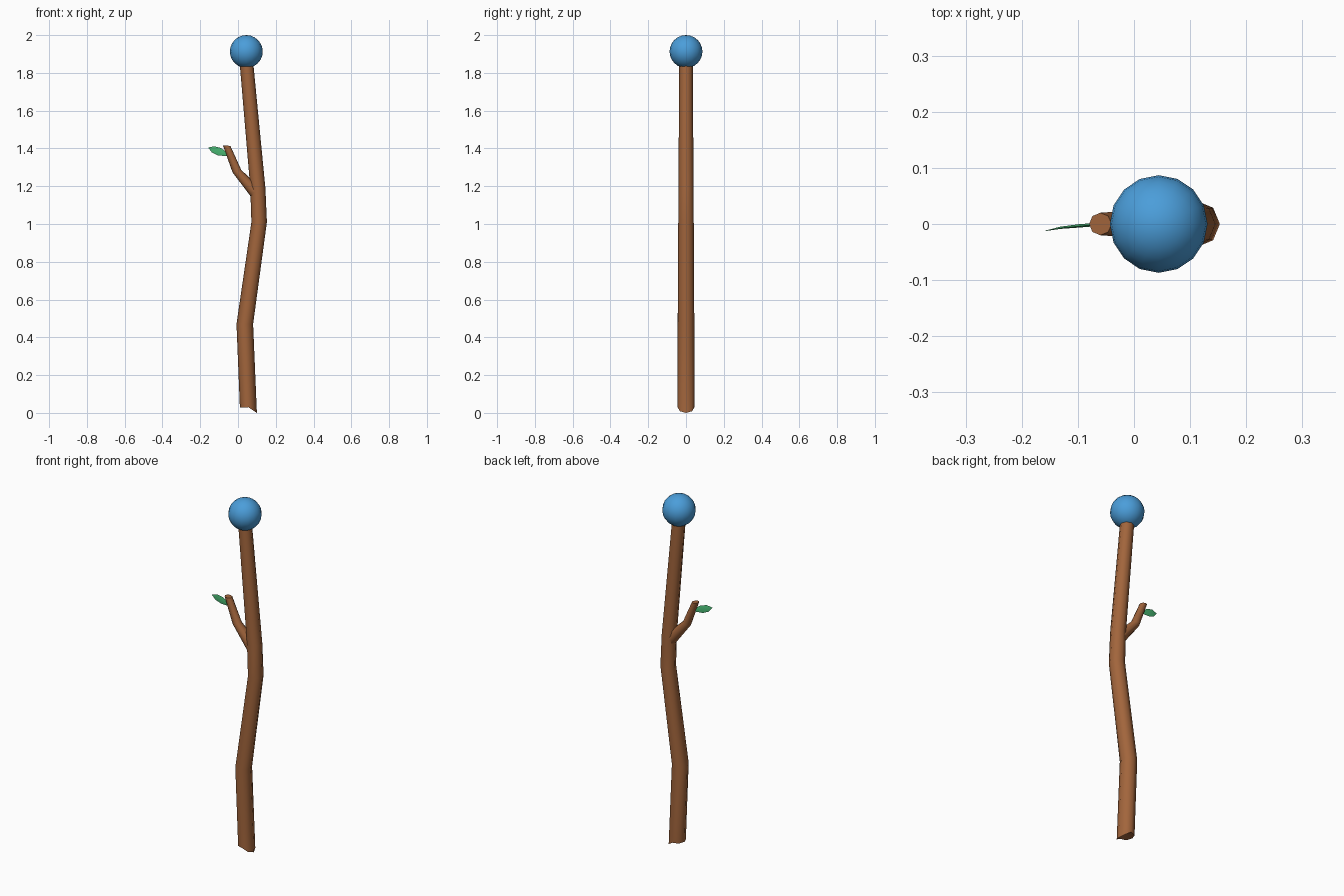
import bpy, bmesh
from math import cos, sin, pi, radians

if "Cube" in bpy.data.objects:
    bpy.data.objects.remove(bpy.data.objects["Cube"])


def finish(obj, color, angle):
    mat = bpy.data.materials.new(obj.name + "_color")
    mat.diffuse_color = (*color, 1)
    mat.use_nodes = True
    mat.node_tree.nodes["Principled BSDF"].inputs["Base Color"].default_value = mat.diffuse_color
    obj.data.materials.append(mat)
    bpy.ops.object.select_all(action='DESELECT')
    obj.select_set(True)
    bpy.context.view_layer.objects.active = obj
    bpy.ops.object.shade_smooth_by_angle(angle=radians(angle))


def loft(name, loops, color, start=None, angle=60):
    """Skin a list of vertex loops; start is an optional centre point of the first cap."""
    bm = bmesh.new()
    rows = [[bm.verts.new(p) for p in loop] for loop in loops]
    n = len(rows[0])
    for a, b in zip(rows, rows[1:]):
        for i in range(n):
            j = (i + 1) % n
            bm.faces.new((a[i], a[j], b[j], b[i]))
    if start:
        c = bm.verts.new(start)
        for i in range(n):
            bm.faces.new((c, rows[0][(i + 1) % n], rows[0][i]))
    else:
        bm.faces.new(rows[0][::-1])
    bm.faces.new(rows[-1])
    bmesh.ops.recalc_face_normals(bm, faces=bm.faces)
    mesh = bpy.data.meshes.new(name)
    bm.to_mesh(mesh)
    bm.free()
    obj = bpy.data.objects.new(name, mesh)
    bpy.context.collection.objects.link(obj)
    finish(obj, color, angle)
    return obj


def ring(x, z, r, tilt=0, sides=8):
    t = radians(tilt)
    angles = [2 * pi * i / sides for i in range(sides)]
    return [(x + r * cos(a) * cos(t), r * sin(a), z + r * cos(a) * sin(t)) for a in angles]


BROWN = (0.36, 0.13, 0.045)
GREEN = (0.07, 0.50, 0.18)
BLUE = (0.07, 0.34, 0.70)

# Crooked trunk with a chipped, hollowed lower end
trunk = [ring(0.055, 0.03, 0.045), ring(0.036, 0.47, 0.044), ring(0.112, 1.01, 0.041),
         ring(0.105, 1.19, 0.040), ring(0.045, 1.85, 0.036)]
drops = (0.030, 0.021, 0, 0.002, 0, 0.002, 0, 0.021)
trunk[0] = [(x, y, z - d) for (x, y, z), d in zip(trunk[0], drops)]
loft("staff_trunk", trunk, BROWN, start=(0.055, 0, 0.04))

# Side twig
loft("side_twig", [ring(0.095, 1.165, 0.034, 48), ring(-0.006, 1.28, 0.024, 16),
                   ring(-0.06, 1.415, 0.020, -5)], BROWN)

# Upright leaf blade, a thin lens section along a slightly curved midrib
leaf = []
for t, w, thick in ((0, 0.001, 0.0005), (0.25, 0.018, 0.002), (0.58, 0.021, 0.003), (1, 0.008, 0.003)):
    x, y, z = -0.157 + 0.102 * t, -0.012 + 0.012 * t ** 0.6, 1.404 - 0.037 * t
    dx, dz = 0.34 * w, 0.94 * w
    leaf.append([(x + dx, y, z + dz), (x, y - thick, z),
                 (x - dx, y, z - dz), (x, y + thick, z)])
loft("leaf", leaf, GREEN)

# Round orb on top
bpy.ops.mesh.primitive_uv_sphere_add(segments=16, ring_count=12, radius=0.087,
                                     location=(0.044, 0, 1.913))
orb = bpy.context.object
orb.name = "orb"
finish(orb, BLUE, 60)
